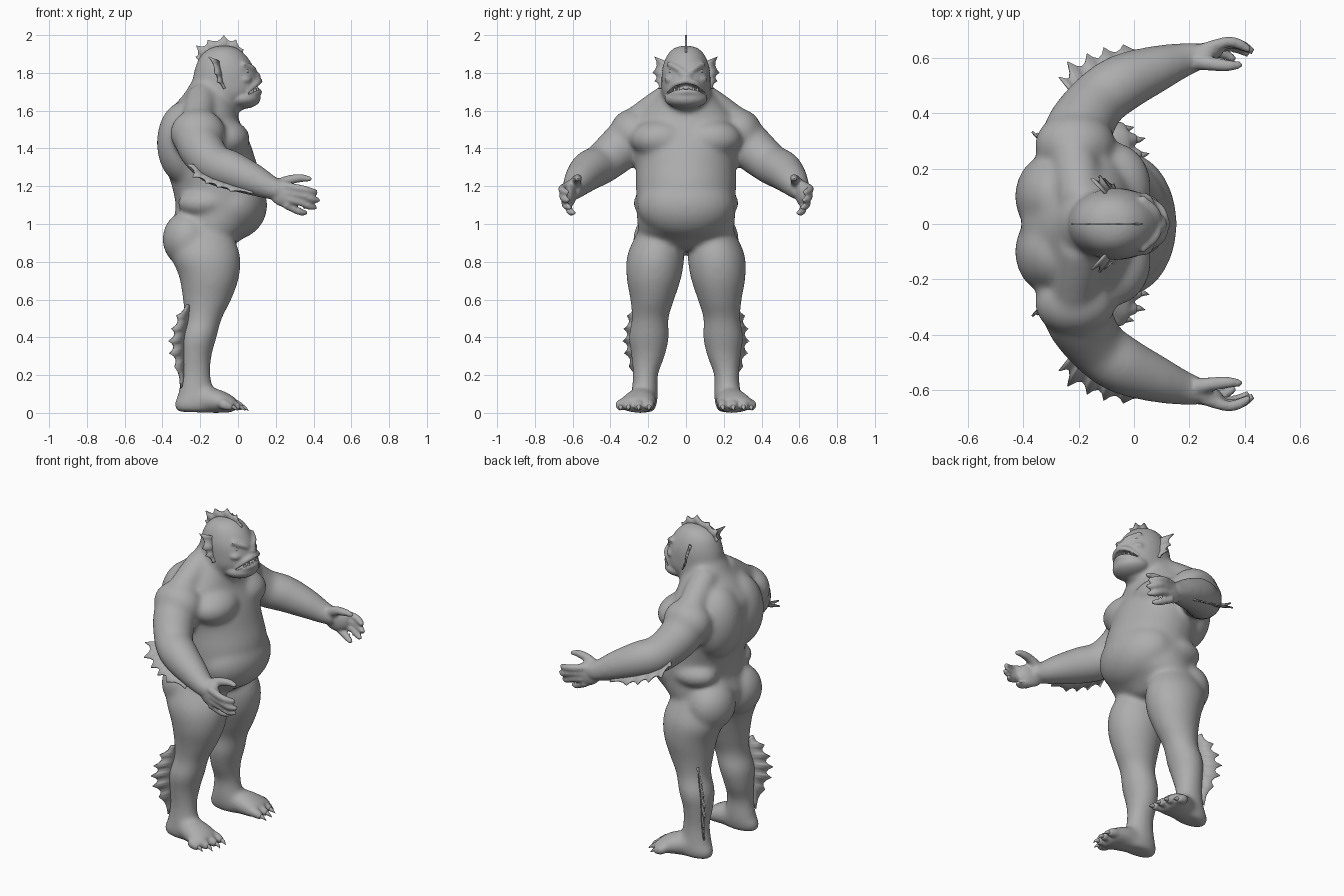
import bpy
import bmesh
from math import cos, sin, tau
from mathutils import Vector, Matrix, Euler

if "Cube" in bpy.data.objects:
    bpy.data.objects.remove(bpy.data.objects["Cube"], do_unlink=True)
grey = bpy.data.materials.new("clay_grey")
grey.use_nodes = True
grey.diffuse_color = (.42, .42, .42, 1)
grey.node_tree.nodes["Principled BSDF"].inputs["Base Color"].default_value = grey.diffuse_color

def spline(rows, steps=5):
    """Catmull-Rom interpolation of rows of numbers."""
    pts = [Vector(r) for r in (rows[0], *rows, rows[-1])]
    out = []
    for p0, p1, p2, p3 in zip(pts, pts[1:], pts[2:], pts[3:]):
        for t in (s / steps for s in range(steps)):
            out.append(p1 + (p2 - p0) * (t / 2) + (p0 * 2 - p1 * 5 + p2 * 4 - p3) * (t * t / 2)
                       + (p1 * 3 - p0 - p2 * 3 + p3) * (t * t * t / 2))
    return out + [pts[-1]]

def skin(bm, frames, sides):
    """Skin a list of (centre, half axis, half axis) rings and cap the ends."""
    rings = [[bm.verts.new(c + u * cos(tau * k / sides) + v * sin(tau * k / sides))
              for k in range(sides)] for c, u, v in frames]
    for a, b in zip(rings, rings[1:]):
        for k in range(sides):
            bm.faces.new((a[k - 1], a[k], b[k], b[k - 1]))
    bm.faces.new(rings[0][::-1])
    bm.faces.new(rings[-1])

def stack(bm, rows, sides=36):
    """Horizontal rings from rows of (z, back, front, inner, outer) or (z, back, front, half width)."""
    frames = []
    for z, back, front, inner, outer in spline([r if len(r) == 5 else (*r[:3], -r[3], r[3]) for r in rows]):
        frames.append((Vector(((back + front) / 2, (inner + outer) / 2, z)),
                       Vector((0, (outer - inner) / 2, 0)), Vector(((back - front) / 2, 0, 0))))
    skin(bm, frames, sides)

def tube(bm, rows, sides=20, ref=(0, 1, 0)):
    """Tube along (x, y, z, radius) or (x, y, z, radius, radius) rows."""
    pts = spline([r if len(r) == 5 else (*r, r[3]) for r in rows])
    frames = []
    for i, p in enumerate(pts):
        t = (pts[min(i + 1, len(pts) - 1)] - pts[max(i - 1, 0)]).to_3d().normalized()
        u = (Vector(ref) - t * t.dot(ref)).normalized()
        frames.append((p.to_3d(), u * max(p[3], .001), t.cross(u) * max(p[4], .001)))
    skin(bm, frames, sides)

def blob(bm, loc, radii, turn=(0, 0, 0)):
    bmesh.ops.create_uvsphere(bm, u_segments=28, v_segments=18, radius=1,
                              matrix=Matrix.LocRotScale(Vector(loc), Euler(turn), Vector(radii)))

def both_sides(bm):
    copy = bmesh.ops.duplicate(bm, geom=bm.verts[:] + bm.edges[:] + bm.faces[:])
    bmesh.ops.scale(bm, vec=(1, -1, 1), verts=[g for g in copy["geom"] if isinstance(g, bmesh.types.BMVert)])

def finish(bm, name):
    bmesh.ops.recalc_face_normals(bm, faces=bm.faces)
    mesh = bpy.data.meshes.new(name)
    bm.to_mesh(mesh)
    bm.free()
    mesh.materials.append(grey)
    mesh.shade_smooth()
    obj = bpy.data.objects.new(name, mesh)
    bpy.context.collection.objects.link(obj)
    return obj

def blend(obj, voxel, rounds):
    """Melt overlapping parts into one skin and relax it."""
    remesh = obj.modifiers.new("melt", 'REMESH')
    remesh.mode, remesh.voxel_size = 'VOXEL', voxel
    relax = obj.modifiers.new("relax", 'SMOOTH')
    relax.factor, relax.iterations = .5, rounds

def baked(obj):
    bpy.context.view_layer.update()
    return bpy.data.meshes.new_from_object(obj.evaluated_get(bpy.context.evaluated_depsgraph_get()))

def fin(name, base, tips, paired=True):
    """Thin scalloped web between a base line and a row of spine tips."""
    bm = bmesh.new()
    base, tips = [Vector(p) for p in base], [Vector(p) for p in tips]
    pairs = []
    for b, b2, t, t2 in zip(base, base[1:], tips, tips[1:]):
        for f, depth in ((0, 0), (.25, .2), (.5, .27), (.75, .2)):
            root = b.lerp(b2, f)
            pairs.append((root, t.lerp(t2, f).lerp(root, depth)))
    pairs.append((base[-1], tips[-1]))
    verts = [(bm.verts.new(b), bm.verts.new(t)) for b, t in pairs]
    for (a, b), (c, d) in zip(verts, verts[1:]):
        bm.faces.new((a, c, d, b))
    if paired:
        both_sides(bm)
    solid = finish(bm, name).modifiers.new("thickness", 'SOLIDIFY')
    solid.thickness, solid.offset = .008, 0

# Legs
form = bmesh.new()
stack(form, [(.97, -.34, -.04, .04, .25), (.84, -.355, .01, .01, .31), (.72, -.312, .006, .024, .315),
             (.6, -.292, -.035, .062, .295), (.5, -.285, -.085, .092, .287), (.4, -.31, -.113, .09, .303),
             (.3, -.31, -.14, .112, .29), (.2, -.303, -.145, .148, .282),
             (.1, -.318, -.125, .148, .29), (.045, -.34, -.1, .155, .295), (.005, -.325, -.11, .17, .28)])
blob(form, (-.265, .13, .92), (.135, .15, .15))
# feet
tube(form, [(-.28, .225, .055, .055), (-.2, .228, .07, .07, .07), (-.11, .245, .062, .09, .064),
            (-.04, .262, .045, .1, .046), (-.01, .265, .038, .085, .034)])
# arms and shoulders
tube(form, [(-.22, .25, 1.5, .12), (-.2, .34, 1.41, .122), (-.13, .445, 1.32, .108), (-.04, .51, 1.285, .105),
            (.08, .56, 1.235, .086), (.18, .593, 1.19, .063), (.25, .61, 1.175, .05)], 28)
blob(form, (-.212, .285, 1.48), (.147, .12, .13))
tube(form, [(-.19, .07, 1.68, .08), (-.2, .15, 1.62, .085), (-.22, .28, 1.53, .08)])
# chest, back and flanks
blob(form, (-.07, .13, 1.45), (.133, .165, .105))
blob(form, (-.285, .1, 1.43), (.145, .16, .22))
blob(form, (-.17, .17, 1.11), (.15, .109, .08))
both_sides(form)
# trunk and belly
stack(form, [(.87, -.28, -.04, .07), (.92, -.35, .02, .23), (.98, -.36, .095, .255), (1.08, -.33, .13, .262),
             (1.2, -.35, .135, .265), (1.32, -.39, .1, .268), (1.44, -.405, .06, .29), (1.54, -.4, .01, .28),
             (1.62, -.345, -.01, .21), (1.69, -.285, -.02, .145), (1.75, -.25, -.04, .11)])
blob(form, (-.03, 0, 1.1), (.185, .26, .185))
blob(form, (-.1, 0, .91), (.09, .06, .05))
# skull
stack(form, [(1.59, -.2, 0, .06), (1.63, -.255, .07, .1), (1.69, -.255, .112, .128), (1.75, -.243, .11, .13),
             (1.82, -.23, .09, .127), (1.89, -.2, .047, .103), (1.93, -.15, .0, .068), (1.945, -.1, -.04, .02)])
rough = finish(form, "rough_form")
blend(rough, .011, 22)

# Toes and claws
body, claws = bmesh.new(), bmesh.new()
for y, tip_x, tip_y in ((.195, .025, .195), (.24, .025, .25), (.285, .01, .305), (.325, -.03, .345)):
    tube(body, [(-.08, y, .05, .028), (tip_x - .04, tip_y, .043, .028), (tip_x, tip_y, .027, .018)])
    tube(claws, [(tip_x - .01, tip_y, .034, .014), (tip_x + .01, tip_y, .028, .01),
                 (tip_x + .03, tip_y + .005, .012, .001)], 10)
# hands
blob(body, (.245, .617, 1.16), (.08, .036, .07), (0, .3, .15))
for kz, x, y, z in ((1.2, .42, .625, 1.168), (1.168, .43, .62, 1.125), (1.135, .415, .61, 1.087), (1.105, .365, .59, 1.058)):
    tube(body, [(.25, .63, kz, .023), (x - .085, y + .032, kz * .6 + z * .4, .02),
                (x - .035, y + .022, z + .006, .019), (x, y, z, .012)], 14)
tube(body, [(.2, .595, 1.195, .038), (.27, .58, 1.232, .027), (.34, .572, 1.243, .021), (.39, .575, 1.235, .012)], 14)
# brows, lips and cheeks
tube(body, [(.09, .012, 1.8, .016), (.073, .05, 1.826, .017), (.025, .095, 1.85, .014)], 12)
tube(body, [(.118, .0, 1.757, .014), (.096, .055, 1.742, .016), (.046, .092, 1.698, .013)], 12, (0, 0, 1))
tube(body, [(.116, .0, 1.7, .015), (.093, .055, 1.694, .015), (.046, .092, 1.682, .013)], 12, (0, 0, 1))
blob(body, (.03, .07, 1.765), (.045, .045, .027))
both_sides(body)
# jaw and nose
blob(body, (.02, 0, 1.664), (.1, .115, .055))
blob(body, (.06, 0, 1.785), (.06, .045, .03))
body.from_mesh(baked(rough))
bpy.data.objects.remove(rough, do_unlink=True)
body_obj = finish(body, "body")
blend(body_obj, .0085, 5)

# Mouth opening
mouth = bmesh.new()
tube(mouth, [(.05, -.09, 1.69, .004, .02), (.095, -.055, 1.717, .012, .035), (.115, 0, 1.728, .015, .04),
             (.095, .055, 1.717, .012, .035), (.05, .09, 1.69, .004, .02)], 16, (0, 0, 1))
cutter = finish(mouth, "mouth_cutter")
cutter.hide_render = True
cut = body_obj.modifiers.new("mouth", 'BOOLEAN')
cut.operation, cut.solver, cut.object = 'DIFFERENCE', 'EXACT', cutter
body_obj.data = baked(body_obj)
body_obj.modifiers.clear()
body_obj.data.materials.clear()
body_obj.data.materials.append(grey)
body_obj.data.shade_smooth()
bpy.data.objects.remove(cutter, do_unlink=True)

# Teeth and eyes
teeth, eyes = bmesh.new(), bmesh.new()
for y, x, tall in ((.015, .108, .014), (.04, .102, .026), (.06, .09, .016)):
    tube(teeth, [(x, y, 1.7, .009), (x, y, 1.713, .007), (x, y, 1.708 + tall, .001)], 8)
blob(eyes, (.04, .07, 1.808), (.02, .022, .016))
for bm, name in ((claws, "toe_claws"), (teeth, "teeth"), (eyes, "eyes")):
    both_sides(bm)
    finish(bm, name)

# Fins
fin("head_crest",
    [(-.19, 0, 1.84), (-.16, 0, 1.88), (-.11, 0, 1.91), (-.07, 0, 1.92), (-.02, 0, 1.91), (.02, 0, 1.89)],
    [(-.225, 0, 1.885), (-.222, 0, 1.945), (-.16, 0, 1.975), (-.075, 0, 2), (-.01, 0, 1.977), (.03, 0, 1.925)], False)
fin("ear_fins", [(-.06, .11, 1.72), (-.075, .11, 1.76), (-.08, .11, 1.8), (-.095, .1, 1.86)],
    [(-.075, .145, 1.715), (-.11, .165, 1.755), (-.125, .175, 1.8), (-.155, .165, 1.885)])
fin("forearm_fins",
    [(-.19, .43, 1.31), (-.16, .47, 1.28), (-.12, .505, 1.255), (-.07, .54, 1.235), (-.01, .57, 1.21), (.08, .59, 1.18)],
    [(-.27, .53, 1.315), (-.24, .585, 1.25), (-.17, .615, 1.217), (-.11, .637, 1.195), (-.04, .647, 1.175), (.08, .635, 1.16)])
fin("calf_fins", [(-.255 - .07 * (.57 - z), .245, z) for z in (.57, .51, .45, .39, .33, .26, .15)],
    [(-.27, .275, .575), (-.325, .31, .515), (-.352, .328, .445), (-.368, .333, .38),
     (-.362, .325, .315), (-.335, .3, .245), (-.305, .255, .13)])
